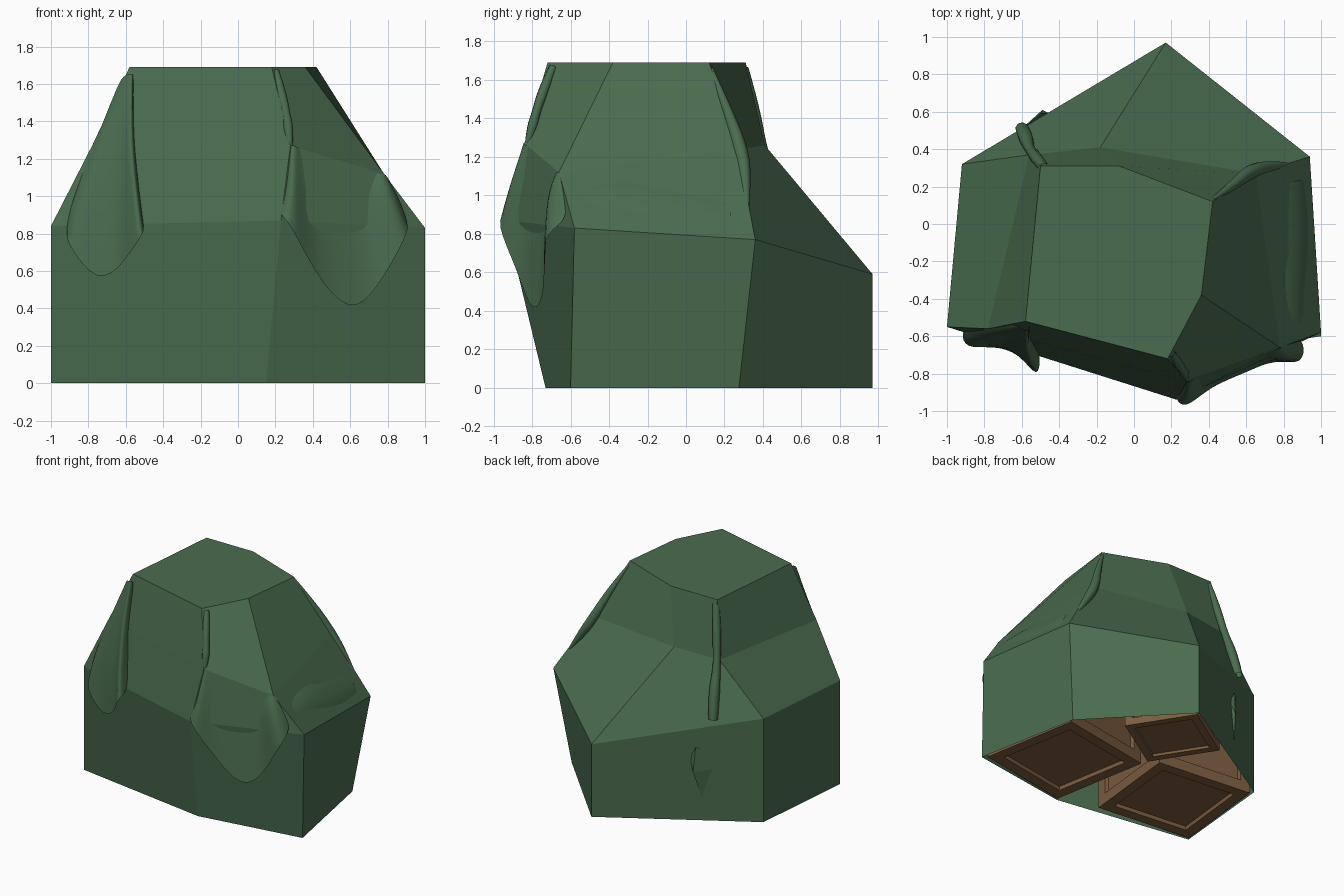
import bpy, bmesh, math
from mathutils import Matrix, Vector


def material(name, rgb):
    m = bpy.data.materials.new(name)
    m.diffuse_color = (*rgb, 1)
    return m


GREEN = material("tarp green", (0.068, 0.150, 0.078))
BROWN = material("crate brown", (0.205, 0.110, 0.052))


def to_object(name, bm, mat):
    me = bpy.data.meshes.new(name)
    bm.to_mesh(me)
    bm.free()
    me.materials.append(mat)
    ob = bpy.data.objects.new(name, me)
    bpy.context.collection.objects.link(ob)
    return ob


# wooden crates with recessed panels on every face
def crate(name, x, y, z, size, height, turn):
    bm = bmesh.new()
    bmesh.ops.create_cube(bm, size=1, matrix=Matrix.Diagonal((size, size, height, 1)))
    faces = bm.faces[:]
    bmesh.ops.inset_individual(bm, faces=faces, thickness=size * 0.15)
    bmesh.ops.inset_individual(bm, faces=faces, thickness=size * 0.01, depth=-size * 0.035)
    bm.transform(Matrix.Translation((x, y, z + height / 2)) @ Matrix.Rotation(math.radians(turn), 4, 'Z'))
    return to_object(name, bm, BROWN)


crate("crate_right", 0.49, -0.235, 0.002, 0.825, 0.76, 10)
crate("crate_left", -0.538, -0.167, 0.002, 0.825, 0.80, -6)
crate("crate_back", 0.08, 0.546, 0.002, 0.57, 0.55, 32.6)
crate("crate_top", -0.12, -0.20, 0.84, 0.74, 0.83, -14)


# tarp: four six-sided rings, order FL, F, FR, BR, B, BL
rings = [
    [(-1, -.55, 0), (.15, -.73, 0), (1, -.6, 0), (.835, .275, 0), (.17, .97, 0), (-.92, .32, 0)],
    [(-1, -.55, .84), (.23, -.94, .87), (1, -.58, .83), (.94, .36, .77), (.17, .97, .59), (-.92, .32, .84)],
    [(-.78, -.56, 1.27), (.28, -.84, 1.27), (.78, -.66, 1.12), (.65, .27, 1.24), (-.18, .41, 1.26), (-.56, .37, 1.24)],
    [(-.58, -.52, 1.69), (.18, -.72, 1.69), (.36, -.38, 1.69), (.42, .12, 1.69), (-.08, .31, 1.69), (-.5, .31, 1.69)],
]


def loft(name, rows, closed):
    bm = bmesh.new()
    grid = [[bm.verts.new(p) for p in row] for row in rows]
    n = len(rows[0])
    for a, b in zip(grid, grid[1:]):
        for i in range(n if closed else n - 1):
            j = (i + 1) % n
            bm.faces.new((a[i], a[j], b[j], b[i]))
    if closed:
        bm.faces.new(grid[-1])
    bmesh.ops.recalc_face_normals(bm, faces=bm.faces[:])
    return to_object(name, bm, GREEN)


loft("tarp", rings, True)


# loose hanging corner flaps, lofted top to hem and smoothed
def flap(name, rows):
    ob = loft(name, rows, False)
    for p in ob.data.polygons:
        p.use_smooth = True
    s = ob.modifiers.new("soft", 'SUBSURF')
    s.levels = s.render_levels = 2
    return ob


flap("flap_front_left", [
    [(-.64, -.53, 1.60), (-.62, -.55, 1.63), (-.60, -.56, 1.65), (-.58, -.57, 1.65), (-.56, -.57, 1.65), (-.56, -.53, 1.65)],
    [(-.76, -.56, 1.30), (-.74, -.59, 1.28), (-.68, -.61, 1.27), (-.62, -.64, 1.27), (-.57, -.69, 1.30), (-.56, -.60, 1.30)],
    [(-.90, -.58, .95), (-.87, -.64, .92), (-.76, -.64, .88), (-.61, -.68, .90), (-.53, -.80, .95), (-.52, -.68, .95)],
    [(-.92, -.57, .80), (-.91, -.67, .74), (-.75, -.65, .52), (-.61, -.69, .64), (-.51, -.84, .80), (-.50, -.70, .82)],
])
flap("flap_front_right", [
    [(.27, -.82, 1.28), (.30, -.86, 1.27), (.34, -.80, 1.25), (.55, -.72, 1.16), (.70, -.67, 1.11), (.78, -.68, 1.13), (.80, -.63, 1.10)],
    [(.25, -.88, 1.02), (.29, -.96, 1.02), (.36, -.85, .98), (.55, -.765, .95), (.68, -.70, .97), (.82, -.75, 1.02), (.86, -.62, 1.00)],
    [(.21, -.92, .90), (.27, -1.0, .88), (.40, -.87, .60), (.60, -.795, .35), (.75, -.72, .51), (.91, -.76, .80), (.91, -.62, .85)],
])

# soft billow on the right slope
flap("billow_right", [
    [(.78, -.63, 1.09), (.85, -.62, 1.02), (.91, -.60, .94), (.95, -.58, .87)],
    [(.70, -.35, 1.14), (.83, -.35, 1.07), (.91, -.35, .96), (.94, -.35, .84)],
    [(.67, -.05, 1.17), (.78, -.05, 1.07), (.90, -.05, .94), (.95, -.05, .82)],
    [(.68, .20, 1.16), (.78, .20, 1.02), (.89, .24, .90), (.92, .24, .80)],
])


# narrow folds running down the tarp edges: points are x, y, z, radius
def fold(name, pts):
    cu = bpy.data.curves.new(name, 'CURVE')
    cu.dimensions = '3D'
    cu.bevel_depth = 1
    cu.bevel_resolution = 2
    cu.resolution_u = 5
    sp = cu.splines.new('NURBS')
    sp.points.add(len(pts) - 1)
    for q, (x, y, z, r) in zip(sp.points, pts):
        q.co = (x, y, z, 1)
        q.radius = r
    sp.order_u = 3
    sp.use_endpoint_u = True
    sp.use_smooth = True
    cu.materials.append(GREEN)
    ob = bpy.data.objects.new(name, cu)
    bpy.context.collection.objects.link(ob)


fold("fold_front", [(.20, -.69, 1.67, .02), (.23, -.74, 1.55, .03), (.26, -.78, 1.43, .022), (.27, -.80, 1.35, .03), (.28, -.83, 1.25, .01)])
fold("fold_back_right", [(.42, .13, 1.66, .01), (.52, .20, 1.48, .025), (.63, .29, 1.23, .04), (.74, .31, 1.06, .03), (.86, .32, .88, .005)])
fold("fold_back_left", [(-.48, .30, 1.66, .025), (-.52, .35, 1.45, .035), (-.56, .40, 1.22, .025), (-.58, .47, 1.0, .045), (-.60, .51, .82, .035)])


# tip of the back left flap poking out of the wall
bm = bmesh.new()
pts = [(-.50, .59, .60), (-.57, .53, .56), (-.60, .51, .42), (-.49, .61, .40), (-.53, .55, .18), (-.45, .59, .50)]
bmesh.ops.convex_hull(bm, input=[bm.verts.new(p) for p in pts])
to_object("flap_back_left_tip", bm, GREEN)
